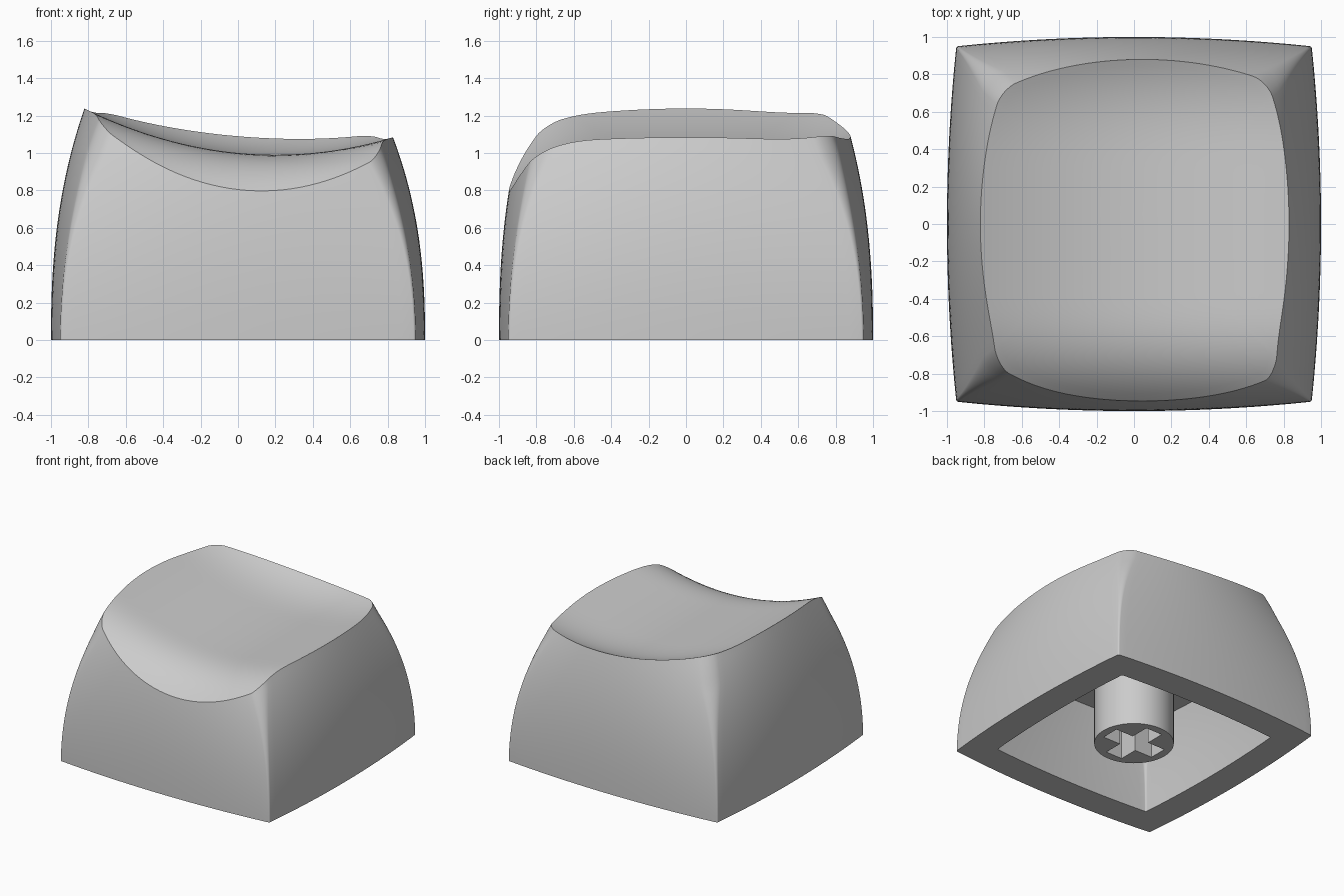
import bpy, bmesh, math

cube = bpy.data.objects.get("Cube")
if cube:
    bpy.data.objects.remove(cube, do_unlink=True)

SIDE, ARC = 32, 8        # points per straight side and per corner
CEILING = 0.68           # height of the hollow

grey = bpy.data.materials.new("plain_grey")
grey.use_nodes = True
colour = (0.6, 0.6, 0.6, 1)
grey.diffuse_color = colour
grey.node_tree.nodes["Principled BSDF"].inputs["Base Color"].default_value = colour


def rounded_square(r):
    """Unit square outline with corner radius r, always the same point count."""
    pts = []
    for q in range(4):
        c, s = round(math.cos(q * math.pi / 2)), round(math.sin(q * math.pi / 2))
        quarter = [(1, (1 - r) * (2 * i / SIDE - 1)) for i in range(SIDE + 1)]
        for i in range(1, ARC):
            a = i / ARC * math.pi / 2
            quarter.append((1 - r + r * math.cos(a), 1 - r + r * math.sin(a)))
        pts += [(u * c - v * s, u * s + v * c) for u, v in quarter]
    return pts


COUNT = len(rounded_square(0.1))


def outer_point(i, z):
    """Point i of the outer wall at height z; the sides bulge more higher up."""
    u, v = rounded_square(0.012 + 0.1 * min(1, z) ** 3)[i]
    bulge = 0.05 + 0.055 * z ** 1.5
    lean = z ** 2.4
    wx = 1 - lean * (0.141 if u > 0 else 0.107)
    wy = 1 - lean * (0.098 if v > 0 else 0.091)
    return u * (wx - bulge * v * v), v * (wy - bulge * u * u), z


def inner_ring(t):
    """Ring of the hollow, t from 0 at the opening to 1 at the ceiling."""
    w = 0.76 - 0.07 * t ** 2.4
    bulge = 0.03 + 0.02 * t
    return [(u * (w - bulge * v * v), v * (w - bulge * u * u), CEILING * t)
            for u, v in rounded_square(0.015 + 0.1 * t ** 3)]


def dish(x, y):
    """Height of the scooped, tilted top."""
    front = max(0, -0.4 - y)
    back = max(0, y - 0.3)
    return 1.0 - 0.095 * x + 0.237 * x * x - 1.2 * front ** 3 + 0.46 * back ** 3


def rim_height(i):
    """Height where wall column i meets the dish."""
    low, high = 0.3, 1.4
    for _ in range(22):
        mid = (low + high) / 2
        x, y, _z = outer_point(i, mid)
        if mid < dish(x, y):
            low = mid
        else:
            high = mid
    return low


def finish(obj):
    obj.data.materials.clear()
    obj.data.materials.append(grey)
    bpy.ops.object.select_all(action='DESELECT')
    obj.select_set(True)
    bpy.context.view_layer.objects.active = obj
    bpy.ops.object.shade_smooth_by_angle(angle=math.radians(30))


# Shell: one skin from the ceiling, down the hollow, up the wall, over the top
rims = [rim_height(i) for i in range(COUNT)]
rings = [inner_ring(1 - k / 12) for k in range(13)]
rings += [[outer_point(i, rims[i] * k / 24) for i in range(COUNT)] for k in range(25)]
rim = rings[-1]
for k in range(1, 24):
    f = 1 - k / 24
    rings.append([(x * f, y * f, dish(x * f, y * f)) for x, y, _z in rim])

bm = bmesh.new()
loops = [[bm.verts.new(p) for p in ring] for ring in rings]
for a, b in zip(loops, loops[1:]):
    for i in range(COUNT):
        j = (i + 1) % COUNT
        bm.faces.new((a[i], a[j], b[j], b[i]))
bm.faces.new(loops[0])
centre = bm.verts.new((0, 0, dish(0, 0)))
for i in range(COUNT):
    bm.faces.new((loops[-1][i], loops[-1][(i + 1) % COUNT], centre))
bmesh.ops.recalc_face_normals(bm, faces=bm.faces)
mesh = bpy.data.meshes.new("key_shell")
bm.to_mesh(mesh)
bm.free()
shell = bpy.data.objects.new("key_shell", mesh)
bpy.context.collection.objects.link(shell)
finish(shell)

# Stem: round post with a cross-shaped socket
L, W, R = 0.235, 0.075, 0.3
arm = [(L, -W), (L, W), (W, W)]
cross = []
for q in range(4):
    c, s = round(math.cos(q * math.pi / 2)), round(math.sin(q * math.pi / 2))
    cross += [(x * c - y * s, x * s + y * c) for x, y in arm]
circle = [(R * math.cos(k * math.pi / 32), R * math.sin(k * math.pi / 32))
          for k in range(64)]

curve = bpy.data.curves.new("stem", 'CURVE')
curve.dimensions = '2D'
curve.fill_mode = 'BOTH'
curve.extrude = (CEILING + 0.01) / 2
for outline in (circle, cross):
    spline = curve.splines.new('POLY')
    spline.points.add(len(outline) - 1)
    for point, (x, y) in zip(spline.points, outline):
        point.co = (x, y, 0, 1)
    spline.use_cyclic_u = True
stem = bpy.data.objects.new("stem", curve)
bpy.context.collection.objects.link(stem)
stem.location.z = curve.extrude
bpy.ops.object.select_all(action='DESELECT')
stem.select_set(True)
bpy.context.view_layer.objects.active = stem
bpy.ops.object.convert(target='MESH')
bm = bmesh.new()
bm.from_mesh(stem.data)
bmesh.ops.remove_doubles(bm, verts=bm.verts, dist=0.0001)
bmesh.ops.recalc_face_normals(bm, faces=bm.faces)
bm.to_mesh(stem.data)
bm.free()
finish(stem)
